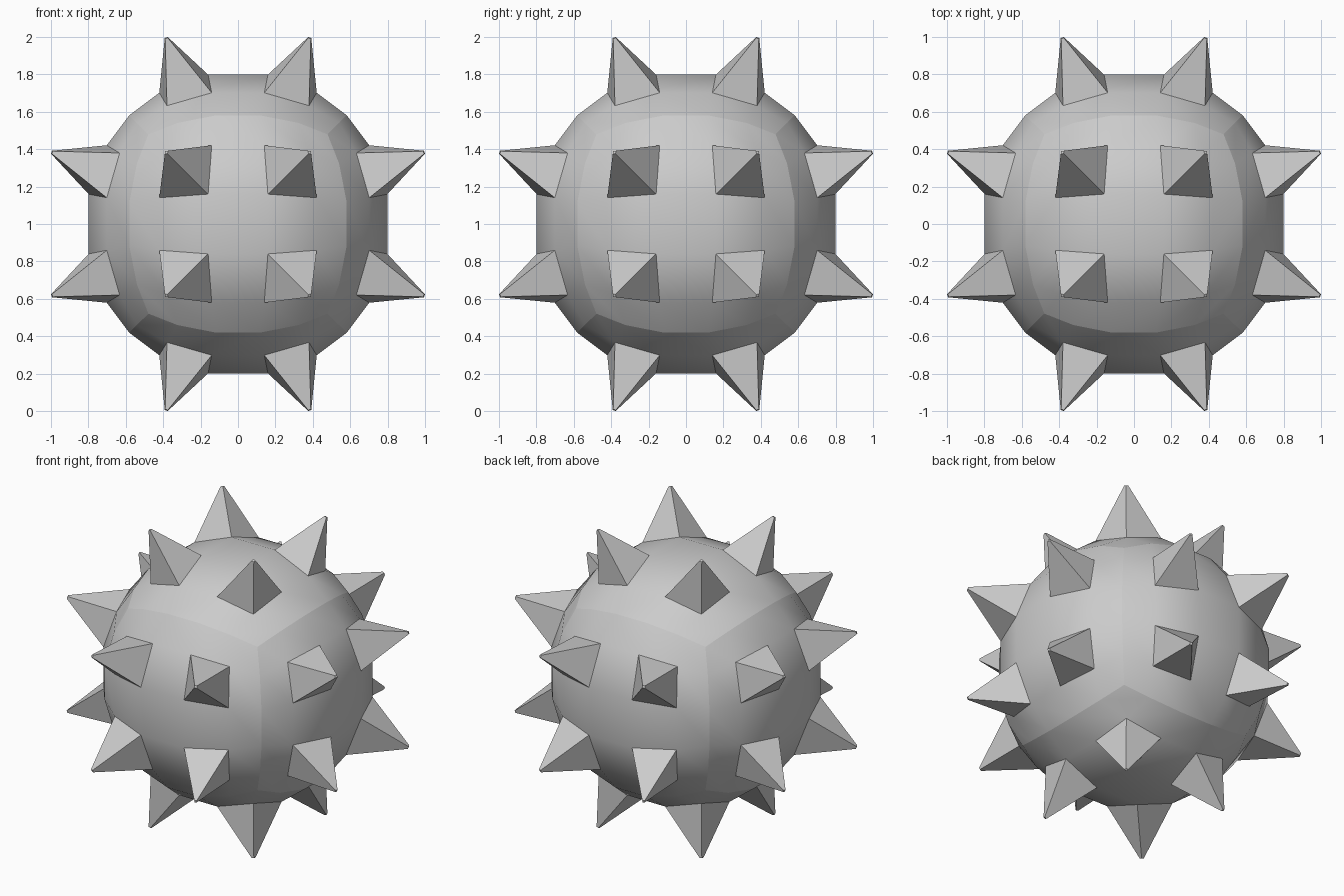
import bpy, bmesh
from mathutils import Vector

if "Cube" in bpy.data.objects:
    bpy.data.objects.remove(bpy.data.objects["Cube"])

RADIUS = 0.83      # ball radius at the grid points
TIP = 0.06         # tip size relative to spike base

bm = bmesh.new()

# Ball: a cube with a 5 x 5 grid on each side, pushed out to a sphere
bmesh.ops.create_cube(bm, size=2)
bmesh.ops.subdivide_edges(bm, edges=bm.edges[:], cuts=4, use_grid_fill=True)


def sorted_abs(v):
    return sorted(abs(c) for c in v)


# The twelve cube edges stay as shading breaks; four cells per side carry spikes
for e in bm.edges:
    mid = sorted_abs((e.verts[0].co + e.verts[1].co) / 2)
    e.smooth = not (mid[1] > 0.99)
spike_cells = []
for f in bm.faces:
    f.smooth = True
    a, b, c = sorted_abs(f.calc_center_median())
    if abs(a - 0.4) < 0.01 and abs(b - 0.4) < 0.01:
        spike_cells.append(f)

for v in bm.verts:
    v.co = v.co.normalized() * RADIUS
bm.normal_update()

# Spikes: each chosen cell is drawn out along its normal to a tiny tip
for f in spike_cells:
    for e in f.edges:
        e.smooth = False
tips = bmesh.ops.extrude_discrete_faces(bm, faces=spike_cells)["faces"]
bm.normal_update()
for f in tips:
    centre = f.calc_center_median()
    normal = f.normal.copy()
    axis = max(range(3), key=lambda i: abs(centre[i]))
    for v in f.verts:
        v.co = centre + (v.co - centre) * TIP
    reach = max(abs(v.co[axis]) for v in f.verts)
    shift = normal * ((1 - reach) / abs(normal[axis]))
    for v in f.verts:
        v.co += shift
    f.smooth = False
    for e in f.edges:
        e.smooth = False
        for side in e.link_faces:
            side.smooth = False
            for edge in side.edges:
                edge.smooth = False

# Rest the ball on the floor
bmesh.ops.translate(bm, verts=bm.verts[:], vec=Vector((0, 0, 1)))
bmesh.ops.recalc_face_normals(bm, faces=bm.faces[:])

mesh = bpy.data.meshes.new("spiked_ball")
bm.to_mesh(mesh)
bm.free()
ball = bpy.data.objects.new("spiked_ball", mesh)
bpy.context.collection.objects.link(ball)
